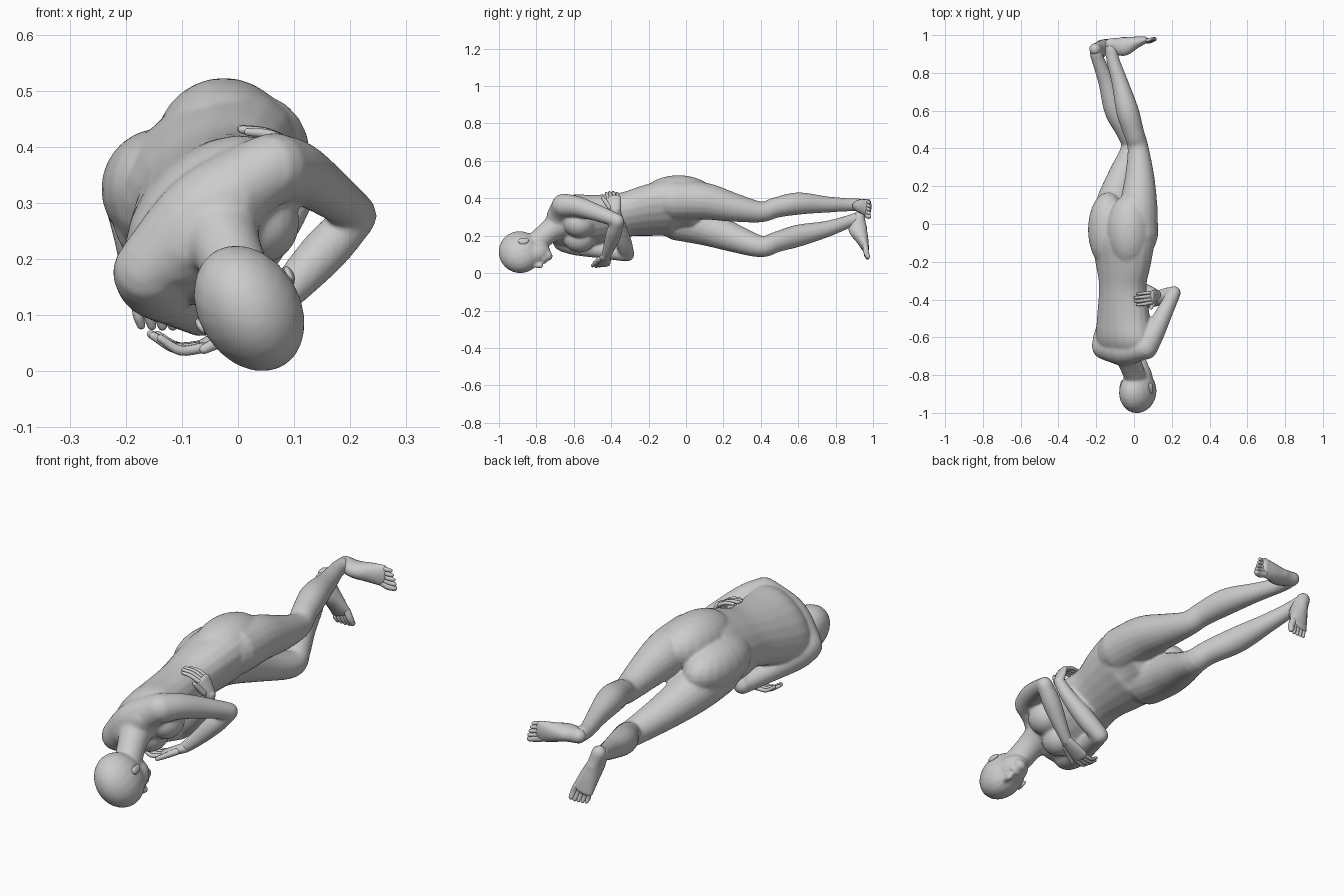
import bpy, bmesh, math
from mathutils import Vector, Matrix

if "Cube" in bpy.data.objects:
    bpy.data.objects.remove(bpy.data.objects["Cube"])

SIDES = 20

def spline(pts, steps=4):
    # Catmull-Rom through stations of any dimension
    P = [list(p) for p in pts]
    P = [[2*a-b for a, b in zip(P[0], P[1])]] + P + [[2*a-b for a, b in zip(P[-1], P[-2])]]
    out = []
    for i in range(1, len(P)-2):
        for k in range(steps):
            t = k/steps
            out.append([0.5*(2*b+(c-a)*t+(2*a-5*b+4*c-d)*t*t+(3*b-a-3*c+d)*t**3)
                        for a, b, c, d in zip(*P[i-1:i+3])])
    return out + [P[-2]]

def loft(bm, stations, u0, u1=None, sides=SIDES):
    # stations: x, y, z, half width along u, half depth; ends are rounded
    st = spline([s if len(s) == 5 else (*s, s[3]) for s in stations])
    u0 = Vector(u0); u1 = Vector(u1 or u0)
    C = [Vector(s[:3]) for s in st]
    n = len(st)
    rings = []
    for i, s in enumerate(st):
        t = (C[min(i+1, n-1)] - C[max(i-1, 0)]).normalized()
        u = u0.lerp(u1, i/(n-1))
        u = (u - t*u.dot(t)).normalized()
        v = t.cross(u)
        here = [(0, 1)]
        r = min(s[3], s[4])
        cap = [(math.sin(a), math.cos(a)) for a in (0.5, 1.0, 1.4)]
        if i == 0:
            here = [(-r*o, k) for o, k in reversed(cap)] + here
        if i == n-1:
            here = here + [(r*o, k) for o, k in cap]
        for off, k in here:
            rings.append([bm.verts.new(C[i] + t*off + u*(s[3]*k*math.cos(2*math.pi*j/sides))
                          + v*(s[4]*k*math.sin(2*math.pi*j/sides))) for j in range(sides)])
    for a, b in zip(rings, rings[1:]):
        for j in range(sides):
            q = (j+1) % sides
            bm.faces.new((a[j], a[q], b[q], b[j]))
    bm.faces.new(rings[0][::-1])
    bm.faces.new(rings[-1])

def ball(bm, c, r, basis=Matrix.Identity(3)):
    m = Matrix.Translation(c) @ basis.to_4x4() @ Matrix.Diagonal((*r, 1))
    bmesh.ops.create_uvsphere(bm, u_segments=20, v_segments=14, radius=1, matrix=m)

def finish(bm, name, voxel=None):
    bmesh.ops.recalc_face_normals(bm, faces=bm.faces[:])
    for f in bm.faces:
        f.smooth = True
    me = bpy.data.meshes.new(name)
    bm.to_mesh(me); bm.free()
    ob = bpy.data.objects.new(name, me)
    bpy.context.collection.objects.link(ob)
    if voxel:
        m = ob.modifiers.new("fuse", 'REMESH')
        m.mode = 'VOXEL'; m.voxel_size = voxel; m.use_smooth_shade = True
        s = ob.modifiers.new("soften", 'SMOOTH')
        s.factor = 0.5; s.iterations = 12
    return ob

def digits(bm, root, tip, side, n, r, spread, lens, bend):
    # row of fingers or toes
    for i in range(n):
        o = side*(spread*(i/(n-1)-0.5)*2)
        d = (tip-root)*lens[i]
        a, b, c = root+o*0.9, root+o+d*0.55+bend, root+o+d
        loft(bm, [(*a, r[i]), (*b, r[i]*0.95), (*c, r[i]*0.75)], side, sides=10)

def hand(name, wrist, knuckle, tip, side, thumb, bend):
    bm = bmesh.new()
    w, k, t, s = map(Vector, (wrist, knuckle, tip, side))
    s.normalize()
    m = w.lerp(k, 0.5)
    loft(bm, [(*w, .027, .021), (*m, .036, .018), (*k, .040, .013)], s)
    digits(bm, k, t, s, 4, [.0095, .010, .010, .009], .029, [.82, .96, 1, .88], Vector(bend))
    a = w.lerp(k, 0.25) + s*thumb*.028
    b = k + s*thumb*.055
    loft(bm, [(*a, .014), (*a.lerp(b, .6), .012), (*b, .009)], s, sides=10)
    return finish(bm, name)

def foot(name, heel, ball_pt, tip, side, big):
    bm = bmesh.new()
    h, b, t, s = map(Vector, (heel, ball_pt, tip, side))
    s.normalize()
    up = Vector((0, -1, 0))
    p1, p2 = h.lerp(b, .35)+up*.02, h.lerp(b, .7)+up*.008
    loft(bm, [(*h, .031, .032), (*p1, .035, .050), (*p2, .043, .034), (*b, .048, .019)], s)
    digits(bm, b, t, s*big, 5, [.010, .0105, .011, .012, .016], .036,
           [.65, .78, .9, 1, 1], up*.004)
    return finish(bm, name)

body = bmesh.new()
hip_axis, chest_axis = Vector((.82, 0, .57)), Vector((.68, 0, .73))

# torso
loft(body, [(-.055, .00, .335, .16, .10), (-.057, -.08, .35, .184, .128), (-.058, -.20, .335, .166, .118),
            (-.060, -.33, .312, .138, .106), (-.056, -.48, .285, .158, .112), (-.055, -.60, .275, .175, .108),
            (-.05, -.67, .27, .155, .080)], hip_axis, chest_axis)
# shoulder girdle
loft(body, [(-.155, -.655, .185, .064), (-.06, -.67, .285, .075), (.055, -.655, .36, .064)], (0, 1, 0))
# buttocks
ball(body, (-.025, -.04, .403), (.122, .20, .120))
ball(body, (-.138, -.03, .325), (.106, .20, .108))
# chest muscles
ball(body, (.035, -.57, .265), (.075, .085, .075))
ball(body, (-.045, -.57, .185), (.075, .085, .075))

# legs
loft(body, [(.02, -.06, .39, .108), (.025, .10, .385, .099), (.03, .25, .352, .078), (.022, .40, .327, .056),
            (.0, .48, .350, .055), (-.035, .60, .372, .060), (-.075, .75, .367, .044),
            (-.112, .87, .365, .035), (-.120, .93, .365, .034)], hip_axis)
loft(body, [(-.12, -.05, .28, .105), (-.107, .10, .245, .097), (-.063, .25, .19, .077), (-.012, .40, .142, .058),
            (-.035, .48, .165, .055), (-.098, .60, .20, .059), (-.145, .75, .235, .044),
            (-.187, .86, .272, .035), (-.202, .905, .288, .034)], hip_axis)

# arms: upper arm then forearm
loft(body, [(.062, -.655, .362, .064), (.105, -.58, .355, .056), (.16, -.47, .32, .045), (.212, -.365, .28, .036)], chest_axis)
loft(body, [(.212, -.365, .275, .036), (.155, -.385, .215, .042), (.085, -.41, .14, .033), (.03, -.43, .088, .025)], (0, 1, 0))
loft(body, [(-.158, -.65, .178, .066), (-.148, -.58, .155, .062), (-.11, -.45, .125, .047), (-.065, -.32, .10, .039)], chest_axis)
loft(body, [(-.065, -.315, .10, .039), (.0, -.335, .17, .044), (.08, -.36, .265, .034), (.12, -.375, .335, .026)], (0, 1, 0))

# neck
loft(body, [(-.045, -.65, .275, .09), (-.022, -.73, .222, .063), (.01, -.82, .145, .058)], chest_axis)

# head: local axes are sideways, forward, up
up = Vector((.1, -.95, -.3)).normalized()
fwd = Vector((.5, .3, -.8)); fwd = (fwd - up*fwd.dot(up)).normalized()
lat = fwd.cross(up).normalized()
axes = Matrix((lat, fwd, up)).transposed()
centre = Vector((.020, -.888, .112))

def at(x, y, z):
    return centre + axes @ Vector((x, y, z))

ball(body, at(0, 0, 0), (.091, .121, .113), axes)
ball(body, at(0, .040, -.065), (.066, .064, .092), axes)
ball(body, at(0, .075, -.135), (.030, .026, .024), axes)
# nose and lips
loft(body, [(*at(0, .100, -.030), .010), (*at(0, .114, -.065), .014), (*at(0, .118, -.078), .016)], lat, sides=12)
ball(body, at(0, .095, -.108), (.028, .015, .013), axes)
finish(body, "body", .0065)

# ears and eyes
for s, side in ((1, "left"), (-1, "right")):
    bm = bmesh.new()
    ball(bm, at(.087*s, -.005, -.030), (.010, .016, .029), axes)
    ball(bm, at(.092*s, -.010, -.022), (.007, .015, .021), axes)
    finish(bm, side + "_ear")
    bm = bmesh.new()
    ball(bm, at(.032*s, .089, -.038), (.015, .010, .010), axes)
    finish(bm, side + "_eye")

# hands
hand("near_hand", (.035, -.43, .09), (-.06, -.445, .045), (-.155, -.465, .065), (0, 1, .1), -1, (0, 0, -.014))
hand("waist_hand", (.12, -.375, .335), (.095, -.39, .402), (.005, -.40, .432), (.1, 1, 0), -1, (.006, 0, .006))

# feet
foot("upper_foot", (-.122, .952, .365), (.055, .973, .348), (.108, .980, .338), (0, .05, 1), -1)
foot("lower_foot", (-.206, .925, .30), (-.150, .960, .132), (-.133, .972, .075), (.92, 0, .35), 1)
